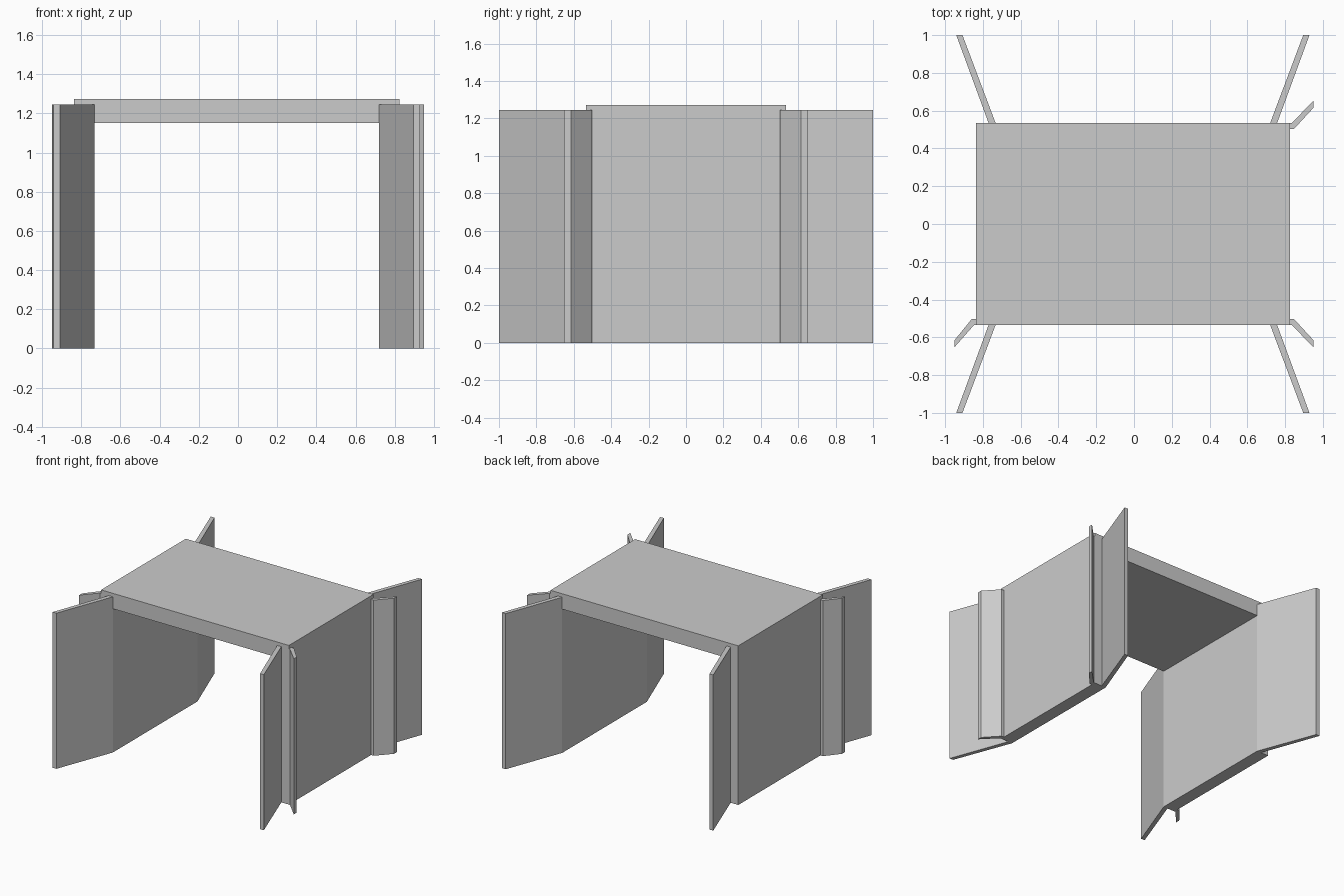
import bpy, bmesh

if "Cube" in bpy.data.objects:
    bpy.data.objects.remove(bpy.data.objects["Cube"])

CX = -0.006                       # deck centre in x
DX, DY = 0.831, 0.535             # deck half sizes
INNER = 0.727                     # inner wall face from deck centre
Z_SOFFIT, Z_WALL, Z_DECK = 1.15, 1.245, 1.273


def prism(name, pts, z0, z1):
    """Extrude a plan outline vertically from z0 to z1."""
    bm = bmesh.new()
    face = bm.faces.new([bm.verts.new((x, y, z0)) for x, y in pts])
    ext = bmesh.ops.extrude_face_region(bm, geom=[face])
    verts = [v for v in ext["geom"] if isinstance(v, bmesh.types.BMVert)]
    bmesh.ops.translate(bm, verts=verts, vec=(0, 0, z1 - z0))
    bmesh.ops.recalc_face_normals(bm, faces=bm.faces)
    mesh = bpy.data.meshes.new(name)
    bm.to_mesh(mesh)
    bm.free()
    obj = bpy.data.objects.new(name, mesh)
    bpy.context.collection.objects.link(obj)
    return obj


def rect(x0, x1, y0, y1):
    return [(x0, y0), (x1, y0), (x1, y1), (x0, y1)]


# Deck slab
prism("deck", rect(CX - DX, CX + DX, -DY, DY), Z_SOFFIT, Z_DECK)

for sx, side in ((1, "right"), (-1, "left")):
    # Abutment wall under the deck
    prism(f"abutment_{side}", rect(CX + sx * INNER, CX + sx * DX, -DY, DY), 0, Z_SOFFIT)
    for sy, end in ((-1, "front"), (1, "back")):
        # Long splayed wing wall
        wing = [(INNER, DY), (0.764, DY), (0.935, 1.0), (0.902, 1.0)]
        prism(f"wing_wall_{end}_{side}",
              [(CX + sx * x, sy * y) for x, y in wing], 0, Z_WALL)
        # Short outer wing with a small kink; the back left corner has none
        if (side, end) != ("left", "back"):
            edge = DX + sx * CX
            fin = [(edge, 0.503), (edge + 0.022, 0.503), (0.95, 0.615),
                   (0.95, 0.652), (edge + 0.01, DY), (edge, DY)]
            prism(f"short_wing_{end}_{side}",
                  [(sx * x, sy * y) for x, y in fin], 0, Z_WALL)
